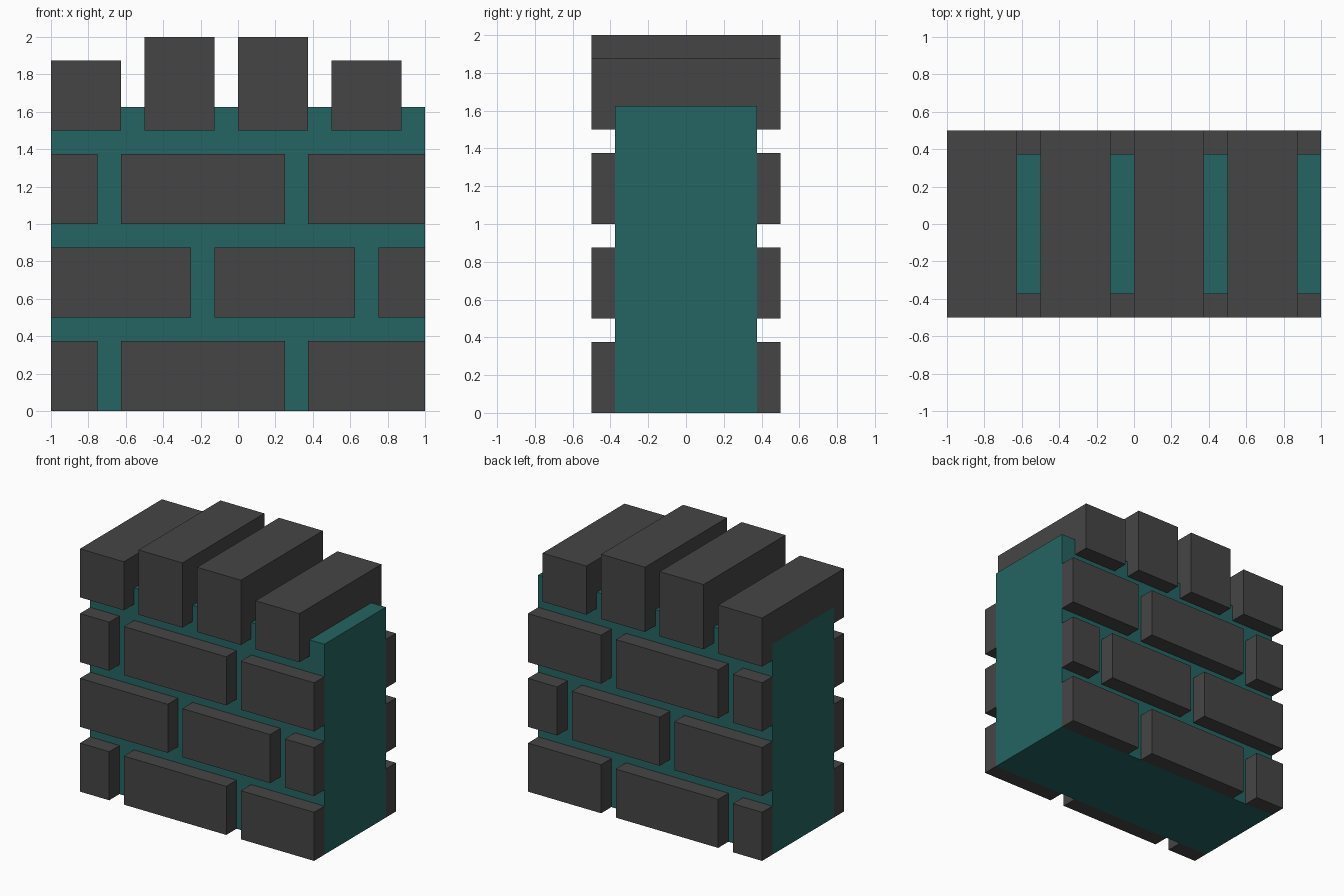
import bpy
import bmesh

if "Cube" in bpy.data.objects:
    bpy.data.objects.remove(bpy.data.objects["Cube"])


def material(name, color):
    m = bpy.data.materials.new(name)
    m.diffuse_color = (*color, 1)
    m.use_nodes = True
    m.node_tree.nodes["Principled BSDF"].inputs["Base Color"].default_value = m.diffuse_color
    return m


brick_grey = material("brick_grey", (0.06, 0.06, 0.06))
mortar_teal = material("mortar_teal", (0.017, 0.130, 0.122))


def extrude_x(name, profile, x0, x1, mat):
    """Extrude a (y, z) profile from x0 to x1."""
    bm = bmesh.new()
    face = bm.faces.new([bm.verts.new((x0, y, z)) for y, z in profile])
    ext = bmesh.ops.extrude_face_region(bm, geom=[face], use_keep_orig=True)
    verts = [g for g in ext["geom"] if isinstance(g, bmesh.types.BMVert)]
    bmesh.ops.translate(bm, verts=verts, vec=(x1 - x0, 0, 0))
    bmesh.ops.recalc_face_normals(bm, faces=bm.faces)
    mesh = bpy.data.meshes.new(name)
    bm.to_mesh(mesh)
    bm.free()
    mesh.materials.append(mat)
    obj = bpy.data.objects.new(name, mesh)
    bpy.context.collection.objects.link(obj)
    return obj


CORE, OUT, CORE_TOP, BRICK_H = 0.375, 0.5, 1.625, 0.375

# Mortar core
extrude_x("mortar_core", [(-CORE, 0), (CORE, 0), (CORE, CORE_TOP), (-CORE, CORE_TOP)],
          -1, 1, mortar_teal)

# Face bricks in three courses, mirrored from front to back
long_course = [(-1, -0.75), (-0.625, 0.25), (0.375, 1)]
offset_course = [(-1, -0.25), (-0.125, 0.625), (0.75, 1)]
for row, course in enumerate((long_course, offset_course, long_course)):
    z = row * 0.5
    profile = [(-OUT, z), (-CORE, z), (-CORE, z + BRICK_H), (-OUT, z + BRICK_H)]
    for i, (x0, x1) in enumerate(course):
        brick = extrude_x(f"face_brick_{row}_{i}", profile, x0, x1, brick_grey)
        mod = brick.modifiers.new("front_to_back", 'MIRROR')
        mod.use_axis = (False, True, False)
        mod.use_mirror_merge = False

# Coping bricks straddling the top of the core
for i, top in enumerate((1.875, 2.0, 2.0, 1.875)):
    x0 = -1 + 0.5 * i
    extrude_x(f"coping_brick_{i}",
              [(-OUT, 1.5), (-CORE, 1.5), (-CORE, CORE_TOP), (CORE, CORE_TOP),
               (CORE, 1.5), (OUT, 1.5), (OUT, top), (-OUT, top)],
              x0, x0 + 0.375, brick_grey)
